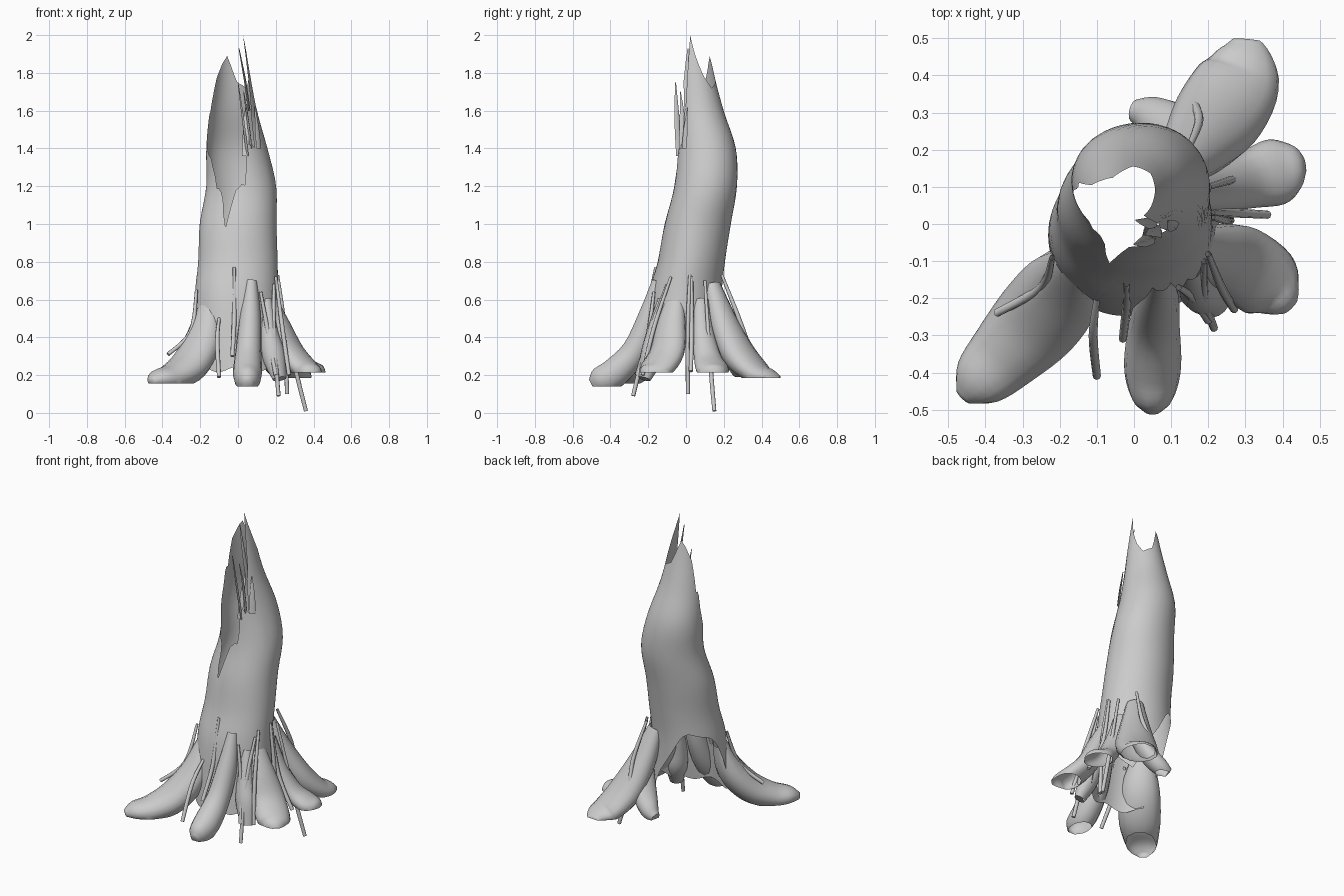
import bpy, bmesh, math, random
from mathutils import Vector

random.seed(4)


def lerp_table(table, t):
    for a, b in zip(table, table[1:]):
        if t <= b[0]:
            k = max(0, (t - a[0]) / (b[0] - a[0]))
            return [p + (q - p) * k for p, q in zip(a[1:], b[1:])]
    return list(table[-1][1:])


def finish(bm, name, angle=65):
    me = bpy.data.meshes.new(name)
    bm.to_mesh(me)
    bm.free()
    ob = bpy.data.objects.new(name, me)
    bpy.context.collection.objects.link(ob)
    bpy.context.view_layer.objects.active = ob
    ob.select_set(True)
    bpy.ops.object.shade_smooth_by_angle(angle=math.radians(angle))
    ob.select_set(False)
    return ob


def smooth_path(pts, steps):
    # Catmull-Rom through position and both radii
    p = [pts[0]] + pts + [pts[-1]]
    out = []
    for i in range(1, len(p) - 2):
        for s in range(steps):
            t = s / steps
            out.append([0.5 * (2 * b + (c - a) * t + (2 * a - 5 * b + 4 * c - d) * t * t
                               + (3 * b - a - 3 * c + d) * t ** 3)
                        for a, b, c, d in zip(*p[i - 1:i + 3])])
    return out + [list(pts[-1])]


def loft(name, pts, sides=14, steps=4, floor=None):
    path = smooth_path(pts, steps)
    pos = [Vector(p[:3]) for p in path]
    d = pos[-1] - pos[0]
    side = Vector((d.y, -d.x, 0)).normalized()
    bm = bmesh.new()
    rings = []
    for i, p in enumerate(path):
        tan = (pos[min(i + 1, len(pos) - 1)] - pos[max(i - 1, 0)]).normalized()
        s = (side - tan * side.dot(tan)).normalized()
        up = s.cross(tan)
        rings.append([bm.verts.new(pos[i] + s * p[3] * math.cos(a) + up * p[4] * math.sin(a))
                      for a in (2 * math.pi * k / sides for k in range(sides))])
    for r, q in zip(rings, rings[1:]):
        for k in range(sides):
            n = (k + 1) % sides
            bm.faces.new((r[k], r[n], q[n], q[k]))
    bm.faces.new(rings[-1])
    bmesh.ops.recalc_face_normals(bm, faces=bm.faces)
    if floor is not None:  # roots are open underneath
        bmesh.ops.bisect_plane(bm, geom=bm.verts[:] + bm.edges[:] + bm.faces[:],
                               plane_co=(0, 0, floor), plane_no=(0, 0, 1), clear_inner=True)
    return finish(bm, name)


# Trunk: hollow leaning shell, (z, centre x, centre y, radius x, radius y)
body = [(0.2, 0, -0.03, 0.24, 0.22), (0.6, -0.01, -0.01, 0.222, 0.195),
        (0.8, 0, 0.025, 0.21, 0.178), (1.0, 0.003, 0.06, 0.203, 0.175),
        (1.2, 0.02, 0.105, 0.185, 0.165), (1.4, -0.005, 0.11, 0.162, 0.155),
        (1.6, -0.025, 0.075, 0.125, 0.125), (1.8, -0.03, 0.052, 0.092, 0.095),
        (2.0, -0.03, 0.045, 0.06, 0.065)]
body = sorted(smooth_path(body, 4))
# Broken rim: (angle, height)
rim = [(-180, 1.52), (-170, 1.44), (-150, 1.34), (-135, 1.2), (-122, 1.17), (-109, 0.98),
       (-102, 1.16), (-85, 1.22), (-73, 1.4), (-55, 1.42), (-45, 1.56), (-32, 1.7), (-20, 2.0),
       (0, 1.9), (25, 1.78), (45, 1.72), (75, 1.75), (95, 1.84), (110, 1.89), (128, 1.85),
       (150, 1.77), (165, 1.6), (180, 1.52)]
N, M = 72, 28
bm = bmesh.new()
cols = []
for i in range(N):
    deg = -180 + i * 360 / N
    a = math.radians(deg)
    top = lerp_table(rim, deg)[0]
    if top < 1.7:
        top += random.uniform(-0.02, 0.015)
    off = abs((deg - 135 + 180) % 360 - 180)      # tall arch at the back left
    low = 0.23 + 0.47 * max(0, math.cos(math.radians(min(90, off * 1.15)))) ** 0.8
    low += 0.14 * max(0, math.cos(a * 2 - 0.5)) * (abs(deg - 15) < 45)
    low += 0.015 * math.sin(a * 7)
    col = []
    for j in range(M + 1):
        z = low + (top - low) * j / M
        cx, cy, rx, ry = lerp_table(body, z)
        w = 1 + 0.018 * math.sin(3 * a + z * 4) * min(1, max(0, 2 - z))
        col.append(bm.verts.new((cx + rx * w * math.cos(a), cy + ry * w * math.sin(a), z)))
    cols.append(col)
for i in range(N):
    c, d = cols[i], cols[(i + 1) % N]
    for j in range(M):
        bm.faces.new((c[j], d[j], d[j + 1], c[j + 1]))
finish(bm, "trunk")

# Roots: (x, y, z, half width, half height)
loft("root_front_left", [(-.16, -.11, .56, .06, .04), (-.19, -.17, .38, .11, .08),
                         (-.26, -.26, .25, .12, .085), (-.35, -.355, .19, .1, .07),
                         (-.42, -.425, .18, .075, .05), (-.46, -.465, .165, .025, .02)], floor=.155)
loft("root_front", [(.07, -.15, .7, .03, .03), (.065, -.19, .52, .055, .06),
                    (.055, -.27, .33, .068, .07), (.05, -.38, .21, .077, .08),
                    (.05, -.46, .17, .06, .07), (.05, -.5, .15, .025, .03)], floor=.14)
loft("root_front_right", [(.15, -.12, .6, .03, .03), (.165, -.16, .42, .05, .05),
                          (.19, -.18, .3, .065, .06), (.22, -.22, .18, .04, .03)], floor=.17)
loft("root_right", [(.16, -.06, .62, .05, .03), (.21, -.08, .46, .085, .06),
                    (.28, -.1, .32, .1, .06), (.36, -.16, .23, .1, .055),
                    (.4, -.2, .21, .06, .045), (.42, -.22, .2, .03, .025)], floor=.215)
loft("root_back_right", [(.17, .08, .6, .04, .03), (.22, .09, .42, .06, .05),
                         (.3, .115, .29, .075, .05), (.38, .14, .23, .09, .05),
                         (.43, .155, .21, .065, .045), (.455, .16, .2, .03, .02)], floor=.215)
loft("root_back", [(.11, .14, .68, .05, .04), (.16, .2, .48, .09, .07),
                   (.22, .28, .31, .12, .08), (.28, .38, .21, .115, .06),
                   (.3, .45, .19, .08, .04), (.305, .495, .18, .04, .015)], floor=.185)
loft("root_back_side", [(.15, .19, .45, .05, .04), (.11, .25, .31, .07, .05),
                        (.05, .29, .23, .055, .05), (.0, .305, .2, .03, .03)], floor=.19)

# Thin hanging rootlets: start, middle, end
rootlets = [((-.02, -.16, .77), (-.02, -.22, .5), (-.03, -.31, .3)),
            ((.19, -.1, .68), (.19, -.2, .4), (.215, -.28, .09)),
            ((.21, .02, .73), (.245, .01, .45), (.26, .01, .1)),
            ((.2, -.08, .72), (.235, -.17, .45), (.27, -.23, .2)),
            ((.2, .1, .7), (.3, .13, .25), (.36, .15, .01)),
            ((.21, .03, .72), (.26, .03, .42), (.36, .025, .22)),
            ((-.1, -.2, .5), (-.11, -.3, .38), (-.1, -.41, .19)),
            ((-.13, -.18, .52), (-.18, -.2, .45), (-.24, -.28, .34)),
            ((-.22, -.09, .65), (-.25, -.17, .43), (-.37, -.24, .31)),
            ((.12, -.17, .64), (.16, -.2, .42), (.2, -.26, .2)),
            ((.14, .19, .73), (.175, .28, .5), (.15, .345, .32))]
for i, r in enumerate(rootlets):
    loft(f"rootlet_{i + 1}", [(*p, w, w) for p, w in zip(r, (.008, .012, .011))], sides=8, steps=6)

# Splinters at the broken rim
splinters = [((.05, -.035, 1.36), (0, -.055, 1.75)), ((.07, -.02, 1.4), (.03, -.03, 1.7)),
             ((.11, -.01, 1.4), (.09, .01, 1.62)), ((.04, -.04, 1.36), (.045, .02, 1.66)),
             ((.06, .01, 1.6), (.005, .01, 1.93))]
for i, (a, b) in enumerate(splinters):
    mid = [(p + q) / 2 + random.uniform(-.008, .008) for p, q in zip(a, b)]
    loft(f"splinter_{i + 1}", [(*a, .018, .006), (*mid, .015, .006), (*b, .002, .002)],
         sides=4, steps=2)
